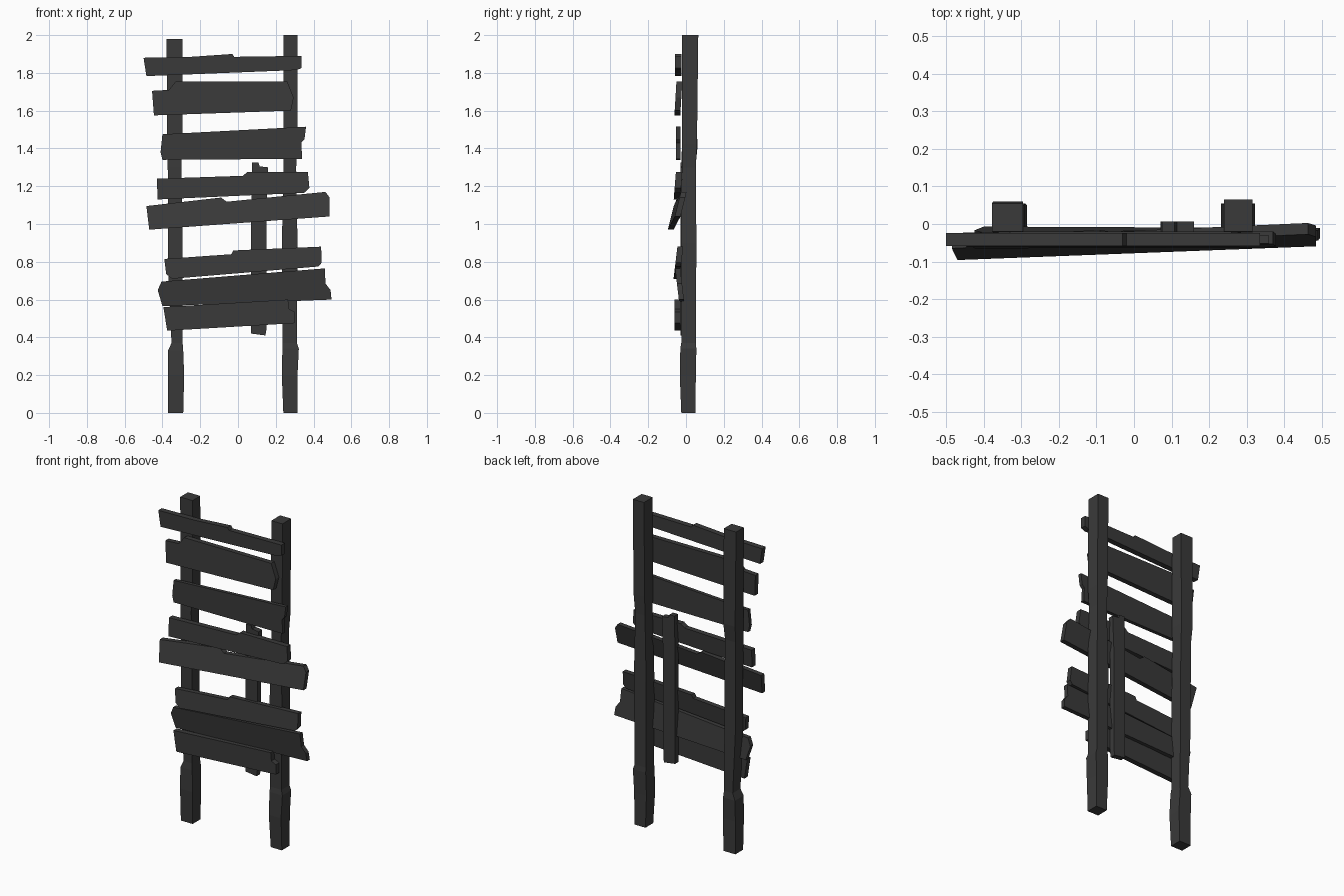
import bpy
import bmesh

cube = bpy.data.objects.get("Cube")
if cube:
    bpy.data.objects.remove(cube, do_unlink=True)

wood = bpy.data.materials.new("charred_wood")
wood.use_nodes = True
colour = (0.042, 0.042, 0.042, 1)
wood.diffuse_color = colour
shader = wood.node_tree.nodes["Principled BSDF"]
shader.inputs["Base Color"].default_value = colour
shader.inputs["Roughness"].default_value = 0.9


def finish(name, bm):
    bmesh.ops.recalc_face_normals(bm, faces=bm.faces)
    mesh = bpy.data.meshes.new(name)
    bm.to_mesh(mesh)
    bm.free()
    mesh.materials.append(wood)
    obj = bpy.data.objects.new(name, mesh)
    bpy.context.collection.objects.link(obj)
    return obj


def plank(name, outline, front=-0.058, back=-0.024, yaw=0.0, roll=0.0):
    """Board cut to an x-z outline; yaw and roll lean it out of plane."""
    bm = bmesh.new()
    mid = sum(z for x, z in outline) / len(outline)
    rings = []
    for y in (front, back):
        rings.append([bm.verts.new((x, y + yaw * x + roll * (z - mid), z))
                      for x, z in outline])
        bm.faces.new(rings[-1])
    near, far = rings
    for i in range(len(outline)):
        j = (i + 1) % len(outline)
        bm.faces.new((near[i], near[j], far[j], far[i]))
    return finish(name, bm)


def post(name, sections):
    """Square timber through sections of (z, x0, x1, y0, y1)."""
    bm = bmesh.new()
    rings = []
    for z, x0, x1, y0, y1 in sections:
        corners = ((x0, y0), (x1, y0), (x1, y1), (x0, y1))
        rings.append([bm.verts.new((x, y, z)) for x, y in corners])
    bm.faces.new(rings[0])
    bm.faces.new(rings[-1])
    for low, high in zip(rings, rings[1:]):
        for i in range(4):
            j = (i + 1) % 4
            bm.faces.new((low[i], low[j], high[j], high[i]))
    return finish(name, bm)


# Uprights with worn, hewn feet
post("right_post", [
    (0, -.37, -.29, -.025, .05), (.2, -.37, -.285, -.033, .05),
    (.33, -.37, -.29, -.03, .055), (.37, -.352, -.293, -.025, .05),
    (.75, -.37, -.295, -.025, .05), (1.0, -.37, -.295, -.025, .05),
    (1.3, -.372, -.3, -.025, .05), (1.4, -.375, -.295, -.022, .06),
    (1.98, -.378, -.295, -.02, .055)])
post("left_post", [
    (0, .24, .315, -.025, .05), (.2, .232, .315, -.033, .052),
    (.34, .235, .322, -.03, .055), (.37, .235, .312, -.025, .052),
    (.9, .232, .315, -.025, .055), (1.3, .242, .308, -.022, .052),
    (1.42, .24, .315, -.022, .058), (2, .24, .315, -.02, .065)])

# Short brace behind the lower boards
plank("brace", [
    (.07, .42), (.145, .41), (.15, .44), (.152, 1.1), (.16, 1.3),
    (.115, 1.305), (.108, 1.325), (.075, 1.325), (.07, 1.1)],
    front=-.028, back=.006)

# Boards, top to bottom
plank("board_1", [
    (-.5, 1.88), (-.25, 1.885), (-.03, 1.9), (-.02, 1.885), (.335, 1.89),
    (.335, 1.825), (.31, 1.815), (-.485, 1.783)])
plank("board_2", [
    (-.455, 1.705), (-.365, 1.71), (-.33, 1.755), (.26, 1.755),
    (.295, 1.67), (.28, 1.6), (-.445, 1.575)], front=-.055, roll=.06)
plank("board_3", [
    (-.4, 1.475), (.36, 1.515), (.352, 1.45), (.335, 1.43), (.34, 1.345),
    (-.4, 1.34), (-.41, 1.38)], front=-.052, back=-.03)
plank("board_4", [
    (-.43, 1.24), (.025, 1.255), (.05, 1.275), (.37, 1.275),
    (.378, 1.19), (.35, 1.165), (-.425, 1.13)], roll=.08)
plank("board_5", [
    (-.485, 1.095), (-.09, 1.14), (-.06, 1.118), (.463, 1.17),
    (.485, 1.14), (.485, 1.04), (-.47, .97)],
    front=-.055, back=-.025, yaw=.02, roll=.25)
plank("board_6", [
    (-.39, .815), (-.035, .84), (-.025, .86), (.44, .88), (.443, .795),
    (.425, .775), (-.35, .71), (-.38, .735)],
    front=-.055, back=-.024, roll=.12)
plank("board_7", [
    (-.425, .65), (-.405, .695), (.46, .765), (.463, .685), (.49, .65),
    (.495, .6), (-.4, .565)], front=-.045, back=-.018, roll=-.12)
plank("board_8", [
    (-.395, .56), (.265, .6), (.27, .55), (.3, .535), (.3, .475),
    (-.375, .435)], front=-.062, back=-.03)
